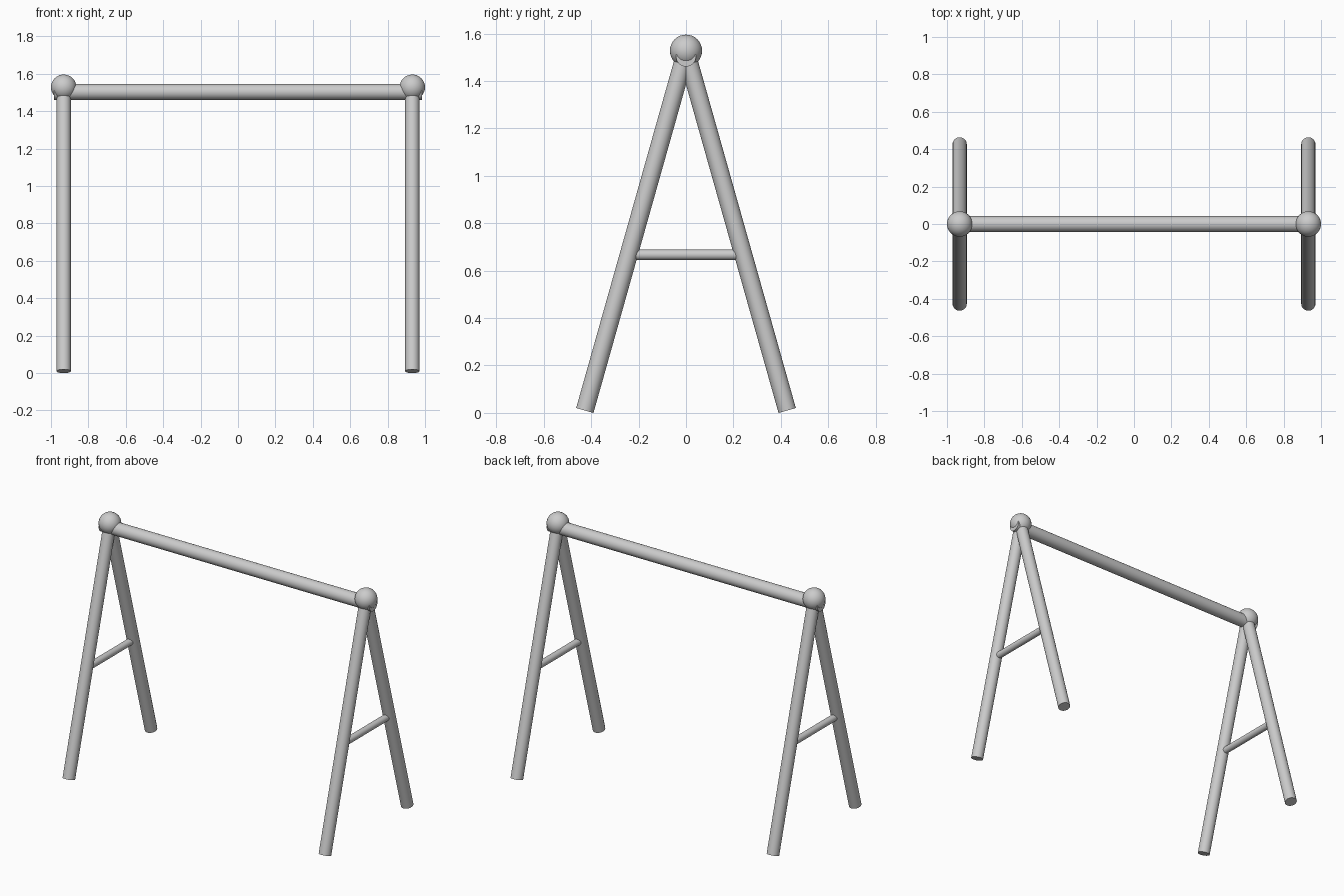
import bpy
import math
from mathutils import Vector

cube = bpy.data.objects.get("Cube")
if cube:
    bpy.data.objects.remove(cube, do_unlink=True)

GREY = (0.6, 0.6, 0.6, 1)
metal = bpy.data.materials.new("light_grey")
metal.use_nodes = True
metal.diffuse_color = GREY
metal.node_tree.nodes["Principled BSDF"].inputs["Base Color"].default_value = GREY


def finish(name):
    obj = bpy.context.object
    obj.name = name
    obj.data.materials.append(metal)
    bpy.ops.object.shade_smooth_by_angle(angle=math.radians(40))
    return obj


def tube(name, start, end, radius):
    """Capped round bar between two points."""
    a, b = Vector(start), Vector(end)
    turn = (b - a).to_track_quat('Z', 'Y').to_euler()
    bpy.ops.mesh.primitive_cylinder_add(vertices=32, radius=radius, depth=(b - a).length,
                                        location=(a + b) / 2, rotation=turn)
    return finish(name)


FRAME_X = 0.932     # distance of each A-frame from the middle
APEX_Z = 1.525      # where the two legs meet
FOOT_Y, FOOT_Z = 0.427, 0.01
BRACE_Z = 0.667
brace_y = FOOT_Y * (APEX_Z - BRACE_Z) / (APEX_Z - FOOT_Z)

# Top beam
tube("top_beam", (-0.985, 0, 1.503), (0.985, 0, 1.503), 0.042)

# Two A-frames with ball joints
for side, s in (("left", 1), ("right", -1)):
    x = s * FRAME_X
    for end, e in (("front", -1), ("back", 1)):
        tube(f"{end}_leg_{side}", (x, e * FOOT_Y, FOOT_Z), (x, 0, APEX_Z), 0.038)
    tube(f"cross_brace_{side}", (x, -brace_y, BRACE_Z), (x, brace_y, BRACE_Z), 0.022)
    bpy.ops.mesh.primitive_uv_sphere_add(segments=32, ring_count=16, radius=0.068,
                                         location=(x, 0, 1.528))
    finish(f"ball_joint_{side}")
